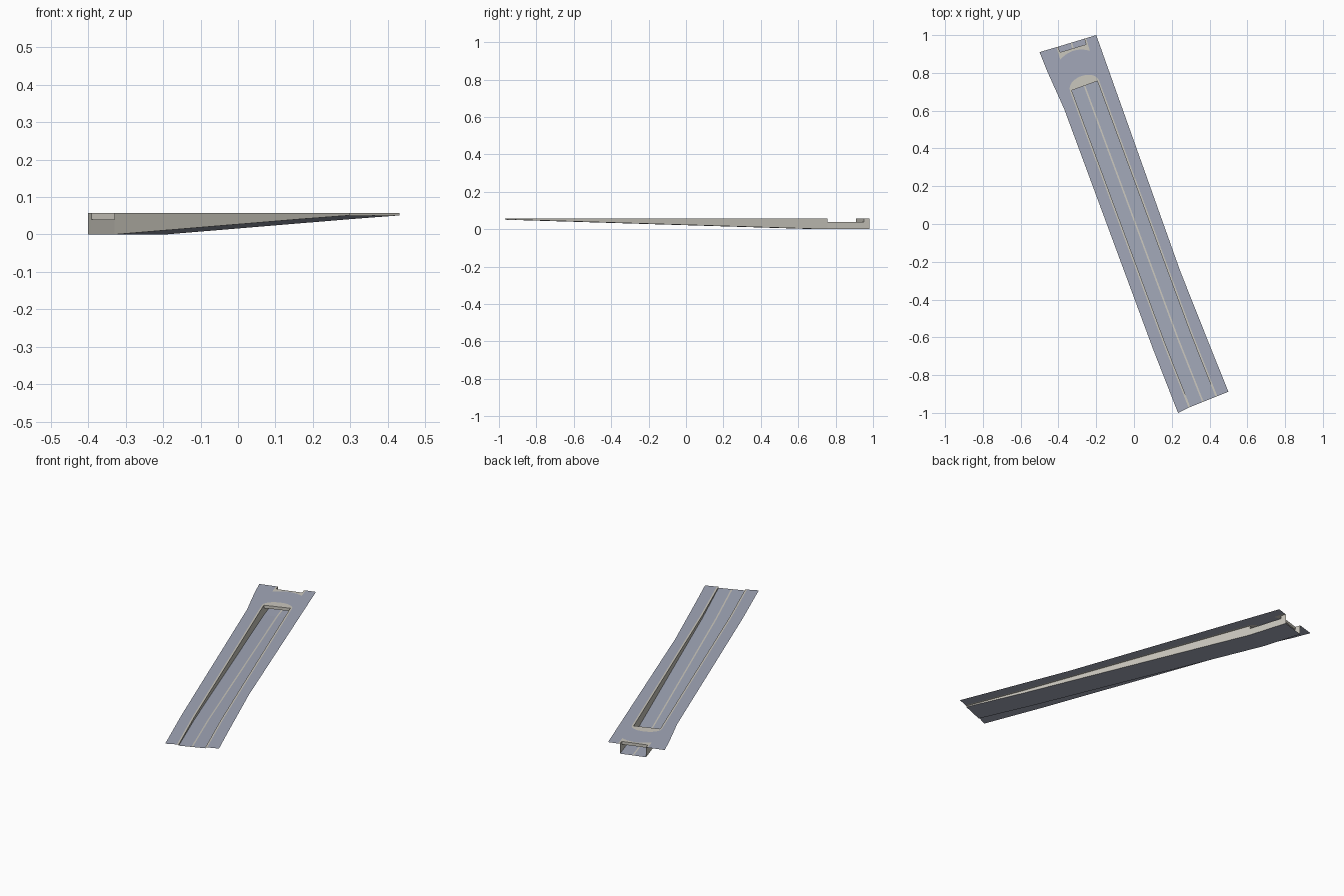
import bpy, bmesh, math
from mathutils import Vector

if "Cube" in bpy.data.objects:
    bpy.data.objects.remove(bpy.data.objects["Cube"])

TOP, CEIL, HALF, RIM = 0.057, 0.04, 0.072, 0.082


def material(name, rgb):
    m = bpy.data.materials.new(name)
    m.diffuse_color = (*rgb, 1)
    m.use_nodes = True
    m.node_tree.nodes["Principled BSDF"].inputs["Base Color"].default_value = m.diffuse_color
    return m


ASPHALT = material("blue_grey_asphalt", (0.36, 0.39, 0.48))
CONCRETE = material("pale_concrete", (0.59, 0.57, 0.51))


def build(name, polys, mat):
    """One object from a list of polygons (lists of 3D points)."""
    bm = bmesh.new()
    for poly in polys:
        bm.faces.new([bm.verts.new(p) for p in poly])
    bmesh.ops.remove_doubles(bm, verts=bm.verts, dist=1e-5)
    me = bpy.data.meshes.new(name)
    bm.to_mesh(me)
    bm.free()
    me.materials.append(mat)
    ob = bpy.data.objects.new(name, me)
    bpy.context.collection.objects.link(ob)
    return ob


# Path stations: centre x, y, road height, sideways direction
STATIONS = [
    (0.365, -0.942, 0.051, (0.929, 0.370)),   # ramp start
    (0.233, -0.608, 0.041, (0.932, 0.362)),   # slight bend
    (-0.262, 0.732, 0.0, (0.940, 0.342)),     # ramp portal
    (-0.323, 0.930, 0.0, (0.957, 0.290)),     # mouth portal
    (-0.332, 0.960, 0.0, (0.957, 0.290)),     # tunnel mouth
]
START, BEND, PORTAL, INNER, MOUTH = range(5)


def at(i, u, z=None, v=0.0):
    """Point at station i, u to the right, v further along the road."""
    x, y, h, side = STATIONS[i]
    s = Vector(side).normalized()
    return Vector((x + s.x * u - s.y * v, y + s.y * u + s.x * v,
                   h if z is None else z))


def strip(i, a, b, lift=0.0, z=None):
    """Upward-facing strip between offsets a < b, from station i to i+1."""
    pts = [at(i, a, z), at(i, b, z), at(i + 1, b, z), at(i + 1, a, z)]
    return [p + Vector((0, 0, lift)) for p in pts]


# Edge curves of the two concrete portal caps
ramp_arc = [at(PORTAL, RIM * math.cos(t), TOP, 0.054 * math.sin(t))
            for t in (math.pi * k / 12 for k in range(13))]
mouth_arc = [at(INNER, u, TOP, -0.013 - 0.025 * (u / RIM) ** 2)
             for u in (RIM * (k / 5 - 1) for k in range(11))]

# Ground plate: one sheet, slotted at the ramp and notched at the mouth
right_side = [(-0.2, 1.0), (0.245, -0.25), (0.42, -0.69), (0.5, -0.888)]
left_side = [(0.233, -1.0), (0.10, -0.66), (-0.37, 0.61), (-0.46, 0.81), (-0.5, 0.91)]
outline = [Vector((x, y, TOP)) for x, y in right_side]
outline += [at(START, RIM, TOP), at(BEND, RIM, TOP)] + ramp_arc
outline += [at(BEND, -RIM, TOP), at(START, -RIM, TOP)]
outline += [Vector((x, y, TOP)) for x, y in left_side]
outline += [at(MOUTH, -RIM, TOP)] + mouth_arc + [at(MOUTH, RIM, TOP)]
build("ground_plate", [outline[::-1]], ASPHALT)

# Road deck through ramp and tunnel
build("road_deck", [strip(i, -HALF, HALF) for i in range(4)], ASPHALT)

# Painted centre line
build("centre_line", [strip(i, -0.004, 0.004, 0.0006) for i in range(4)], CONCRETE)

# Kerbs along the top of the ramp walls and the mouth walls
kerbs = []
for i in (START, BEND, INNER):
    for a, b in ((-RIM, -HALF), (HALF, RIM)):
        kerbs.append(strip(i, a, b, z=TOP))
build("kerbs", kerbs, CONCRETE)

# Portal caps, flush with the plate
build("ramp_portal_cap",
      [[at(PORTAL, -RIM, TOP), at(PORTAL, RIM, TOP)] + ramp_arc[1:-1]], CONCRETE)
build("mouth_portal_cap",
      [mouth_arc + [at(INNER, RIM, TOP), at(INNER, -RIM, TOP)]], CONCRETE)

# Side walls: full height in the open, ceiling height in the tunnel
walls = []
for i in range(4):
    h = CEIL if i == PORTAL else TOP
    for u in (-HALF, HALF):
        quad = [at(i, u), at(i, u, h), at(i + 1, u, h), at(i + 1, u)]
        walls.append(quad if u > 0 else quad[::-1])
build("side_walls", walls, CONCRETE)

# Portal faces above the two tunnel openings
faces = []
for i in (PORTAL, INNER):
    quad = [at(i, -HALF, CEIL), at(i, HALF, CEIL), at(i, HALF, TOP), at(i, -HALF, TOP)]
    faces.append(quad if i == PORTAL else quad[::-1])
build("portal_faces", faces, CONCRETE)

# Tunnel ceiling
build("tunnel_ceiling", [strip(PORTAL, -HALF, HALF, z=CEIL)[::-1]], CONCRETE)
